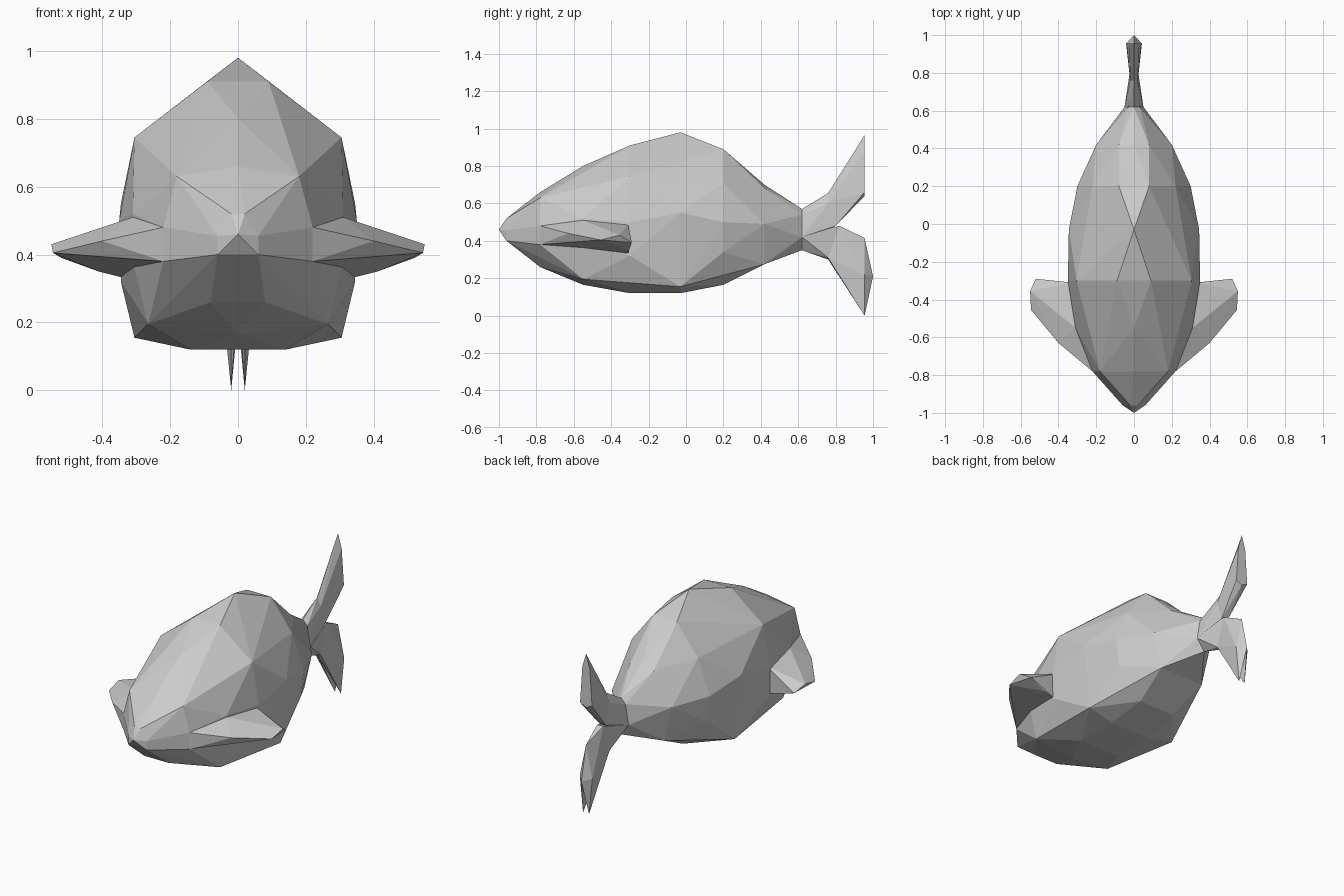
import bpy, bmesh

if "Cube" in bpy.data.objects:
    bpy.data.objects.remove(bpy.data.objects["Cube"])


def hull(name, pts, both_sides_joined=True, open_at=()):
    """Faceted convex part; mirrored over x = 0 either as one shell or as a pair."""
    bm = bmesh.new()
    sets = [[(x, y, z) for x, y, z in pts], [(-x, y, z) for x, y, z in pts]]
    if both_sides_joined:
        sets = [list(dict.fromkeys(sets[0] + [p for p in sets[1] if p[0] != 0]))]
    for group in sets:
        verts = [bm.verts.new(p) for p in group]
        res = bmesh.ops.convex_hull(bm, input=verts)
        junk = set(res["geom_interior"]) | set(res["geom_unused"])
        junk = [v for v in junk if isinstance(v, bmesh.types.BMVert)]
        bmesh.ops.delete(bm, geom=junk, context='VERTS')
    # remove hidden caps where parts join
    caps = [f for f in bm.faces
            if any(all(abs(v.co.y - y) < 1e-4 for v in f.verts) for y in open_at)]
    bmesh.ops.delete(bm, geom=caps, context='FACES')
    bmesh.ops.recalc_face_normals(bm, faces=bm.faces)
    mesh = bpy.data.meshes.new(name)
    bm.to_mesh(mesh)
    bm.free()
    ob = bpy.data.objects.new(name, mesh)
    bpy.context.collection.objects.link(ob)
    return ob


def stations(table):
    return [(x, y, z) for y, ring in table for x, z in ring]


# body: half cross-sections (x, z) along y
rear = (0.42, [(0, .70), (.08, .68), (.2, .49), (.15, .275), (0, .275)])
neck = (0.62, [(0, .57), (.03, .54), (.05, .42), (0, .35)])
hull("body", stations([
    (-1.0, [(0, .46)]),
    (-.96, [(.02, .52), (.06, .455), (.06, .40)]),
    (-.78, [(0, .66), (.18, .63), (.22, .48), (.22, .38), (.08, .26)]),
    (-.55, [(0, .80), (.11, .77), (.31, .52), (.31, .38), (.265, .195), (0, .165)]),
    (-.30, [(.09, .91), (.305, .745), (.35, .50), (.345, .32), (.14, .12)]),
    (-.03, [(0, .98), (.15, .83), (.345, .55), (.305, .155), (.14, .12)]),
    (.20, [(.08, .89), (.22, .71), (.30, .50), (.28, .34), (.12, .165)]),
    rear]), open_at=(.42,))

# narrowing rear of the body
hull("tail_stem", stations([rear, neck]), open_at=(.42, .62))

# tail lobes
hull("upper_tail_lobe", stations([
    neck,
    (.76, [(0, .655), (.02, .60)]),
    (.80, [(.02, .48), (0, .48)])]), open_at=(.62,))
hull("upper_tail_tip", stations([
    (.76, [(0, .655), (.02, .60)]),
    (.80, [(.02, .48), (0, .48)]),
    (.955, [(0, .965), (.025, .88), (.04, .66), (0, .64)])]))
hull("lower_tail_lobe", stations([
    (.62, [(0, .35), (.05, .42)]),
    (.76, [(0, .30), (.02, .31)]),
    (.82, [(.02, .48), (0, .48)])]), open_at=(.62,))
hull("lower_tail_tips", stations([
    (.76, [(0, .30), (.02, .31)]),
    (.82, [(.02, .48), (0, .48)]),
    (.955, [(.02, 0), (.042, .22), (0, .415)]),
    (1.0, [(0, .21)])]), both_sides_joined=False)

# side fins
hull("side_fins", [
    (.22, -.78, .48), (.22, -.78, .38), (.40, -.63, .44), (.545, -.455, .405),
    (.55, -.355, .43), (.52, -.29, .39), (.41, -.31, .35), (.33, -.31, .33),
    (.31, -.55, .51), (.33, -.31, .49)], both_sides_joined=False)
